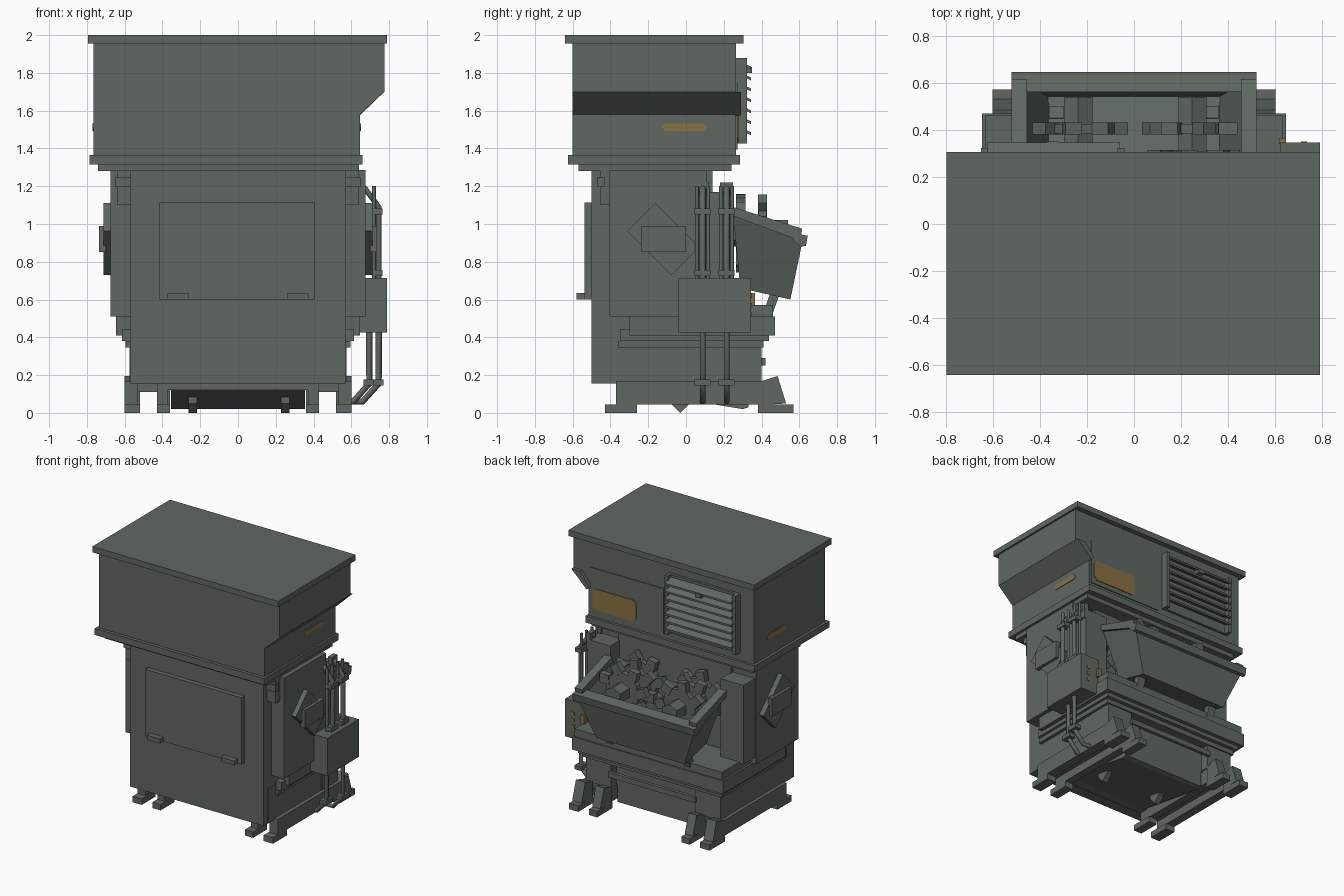
import bpy, bmesh, math
from mathutils import Vector, Matrix

cube = bpy.data.objects.get("Cube")
if cube:
    bpy.data.objects.remove(cube, do_unlink=True)


def material(name, color):
    m = bpy.data.materials.new(name)
    m.use_nodes = True
    m.diffuse_color = color
    m.node_tree.nodes["Principled BSDF"].inputs["Base Color"].default_value = color
    return m


GREY = material("green_grey_paint", (0.115, 0.14, 0.122, 1))
OCHRE = material("ochre_paint", (0.25, 0.165, 0.055, 1))


def finish(name, bm, mat=GREY):
    bmesh.ops.recalc_face_normals(bm, faces=bm.faces)
    mesh = bpy.data.meshes.new(name)
    bm.to_mesh(mesh)
    bm.free()
    mesh.materials.append(mat)
    ob = bpy.data.objects.new(name, mesh)
    bpy.context.collection.objects.link(ob)
    return ob


def box(name, x, y, z, mat=GREY, tilt=0, axis='X'):
    """Box from three (low, high) ranges, optionally turned about its centre."""
    bm = bmesh.new()
    bmesh.ops.create_cube(bm, size=1)
    bmesh.ops.scale(bm, verts=bm.verts, vec=(x[1] - x[0], y[1] - y[0], z[1] - z[0]))
    ob = finish(name, bm, mat)
    ob.location = (sum(x) / 2, sum(y) / 2, sum(z) / 2)
    ob.rotation_euler["XYZ".index(axis)] = math.radians(tilt)
    return ob


def pair(name, x, y, z, **kw):
    """The same box on the left (+x) and the right (-x)."""
    box("left_" + name, x, y, z, **kw)
    box("right_" + name, (-x[1], -x[0]), y, z, **kw)


def prism(name, points, lo, hi, axis='Y', mat=GREY):
    """Extrude an (x, z) outline along y, or a (y, z) outline along x."""
    bm = bmesh.new()
    place = (lambda p, d: (p[0], d, p[1])) if axis == 'Y' else (lambda p, d: (d, p[0], p[1]))
    face = bm.faces.new([bm.verts.new(place(p, lo)) for p in points])
    ext = bmesh.ops.extrude_face_region(bm, geom=[face])
    verts = [g for g in ext["geom"] if isinstance(g, bmesh.types.BMVert)]
    bmesh.ops.translate(bm, verts=verts, vec=Vector(place((0, 0), hi - lo)))
    return finish(name, bm, mat)


def pipe(name, points, radius):
    curve = bpy.data.curves.new(name, 'CURVE')
    curve.dimensions = '3D'
    curve.bevel_depth = radius
    curve.bevel_resolution = 1
    curve.use_fill_caps = True
    s = curve.splines.new('POLY')
    s.points.add(len(points) - 1)
    for p, co in zip(s.points, points):
        p.co = (*co, 1)
    curve.materials.append(GREY)
    bpy.context.collection.objects.link(bpy.data.objects.new(name, curve))


# Upper hood with a stepped left side, lid and flanges
prism("hood", [(-.765, 1.36), (.645, 1.36), (.645, 1.58), (.775, 1.70), (.775, 1.96), (-.765, 1.96)], -.60, .265)
box("lid", (-.795, .79), (-.64, .305), (1.955, 2))
box("hood_flange", (-.785, .66), (-.625, .285), (1.315, 1.365))
box("hood_neck", (-.74, .64), (-.57, .24), (1.28, 1.316))
prism("hood_slope_end", [(.645, 1.575), (.775, 1.70), (.70, 1.70), (.62, 1.60)], .26, .29)

# Main body
box("front_cabinet", (-.573, .568), (-.50, .11), (.155, 1.285))
pair("side_cabinet", (.45, .675), (-.405, .11), (.51, 1.285))
pair("corner_bracket", (.56, .64), (-.455, -.40), (1.10, 1.28))
pair("corner_clip", (.57, .65), (-.47, -.43), (1.195, 1.245))
box("front_door", (-.415, .405), (-.537, -.49), (.60, 1.115))
pair("door_hinge", (.26, .372), (-.58, -.53), (.60, .635))

# Diamond covers on both sides
pair("diamond_cover", (.65, .712), (-.225, -.015), (.755, 1.085), tilt=45)
pair("diamond_cap", (.70, .735), (-.235, 0), (.853, .99))

# Lower rear housing and ledges
box("lower_housing", (-.57, .57), (-.45, .33), (.155, .42))
pair("rear_corner_housing", (.36, .575), (.2, .40), (.16, .42))
box("rear_bar", (-.37, .37), (.395, .42), (.25, .29))
box("lower_ledge", (-.595, .595), (-.36, .41), (.345, .38))
box("middle_ledge", (-.615, .615), (-.35, .44), (.38, .445))
box("upper_ledge", (-.645, .645), (-.30, .47), (.41, .51))
box("ledge_table", (-.63, .63), (0, .46), (.50, .57))
pair("rear_column", (.47, .665), (.05, .25), (.56, 1.17))
box("feed_wall", (-.48, .48), (.08, .14), (.56, 1.285))

# Feed trough: four sloping walls and a floor
bm = bmesh.new()
rings = []
for half, (y0, z0), (y1, z1) in [(.49, (.25, 1.06), (.61, .91)), (.37, (.29, .67), (.547, .61))]:
    rings.append([bm.verts.new(c) for c in [(-half, y0, z0), (half, y0, z0), (half, y1, z1), (-half, y1, z1)]])
for i in (1, 2, 3):
    j = (i + 1) % 4
    bm.faces.new([rings[0][i], rings[0][j], rings[1][j], rings[1][i]])
bm.faces.new(rings[1])
trough = finish("feed_trough", bm)
solid = trough.modifiers.new("wall", 'SOLIDIFY')
solid.thickness = .025
solid.offset = 0
for side in (-1, 1):
    x0, x1 = sorted((side * .455, side * .52))
    prism("trough_side_rim", [(.245, 1.045), (.25, 1.09), (.615, .975), (.605, .91)], x0, x1, 'X')
    prism("trough_strut", [(.41, .53), (.46, .53), (.50, .64), (.45, .65)], side * .33 - .03, side * .33 + .03, 'X')
prism("trough_back_rim", [(.57, .91), (.56, .955), (.632, .94), (.645, .94), (.635, .885), (.61, .88)], -.52, .52, 'X')


# Two shredder shafts with toothed cutter wheels
def cutter(name, x, y, z, phase):
    bm = bmesh.new()
    turn = Matrix.Rotation(math.pi / 2, 4, 'X')
    bmesh.ops.create_cone(bm, cap_ends=True, segments=12, radius1=.14, radius2=.14, depth=.04, matrix=turn)
    for i in range(7):
        m = Matrix.Rotation(phase + i * math.tau / 7, 4, 'Y')
        made = bmesh.ops.create_cube(bm, size=1, matrix=m @ Matrix.Translation((.16, 0, 0))
                                     @ Matrix.Rotation(.35, 4, 'Y'))
        for v in made["verts"]:
            c = m @ Vector((.16, 0, 0))
            d = m.inverted() @ (v.co - c)
            d = Vector((d.x * .08, d.y * .05, d.z * .07))
            v.co = c + m @ d
    finish(name, bm).location = (x, y, z)


for x in (-.237, .247):
    for k, y in enumerate((.18, .29, .405)):
        cutter("cutter_wheel", x, y, .95, .3 + k * .45 + x)
    bm = bmesh.new()
    bmesh.ops.create_cone(bm, cap_ends=True, segments=6, radius1=.07, radius2=.07, depth=.44,
                          matrix=Matrix.Translation((x, .32, .95)) @ Matrix.Rotation(math.pi / 2, 4, 'X'))
    finish("cutter_shaft", bm)

# Louvred vent on the hood back
box("vent_back", (-.64, -.04), (.26, .285), (1.425, 1.88))
for x in (-.635, -.055):
    box("vent_side_bar", (x - .015, x + .015), (.26, .322), (1.425, 1.88))
for i in range(7):
    z = 1.47 + i * .058
    prism("vent_slat", [(.28, z + .03), (.345, z), (.345, z + .015), (.28, z + .045)], -.625, -.06, 'X')
box("vent_latch", (-.37, -.32), (.28, .35), (1.80, 1.83))

# Plain service panel with a painted plate, and side stripes
box("service_panel", (0, .63), (.26, .272), (1.395, 1.745))
prism("painted_plate", [(.23, 1.45), (.25, 1.43), (.58, 1.43), (.605, 1.455), (.605, 1.57), (.585, 1.59),
                        (.25, 1.59), (.23, 1.57)], .27, .278, mat=OCHRE)
stripe = [(-.13, 1.512), (-.11, 1.493), (.095, 1.493), (.115, 1.512), (.095, 1.532), (-.11, 1.532)]
prism("left_stripe", stripe, .643, .65, 'X', OCHRE)
prism("right_stripe", stripe, -.77, -.763, 'X', OCHRE)

# Control box with buttons
box("control_box", (.62, .79), (-.04, .345), (.425, .715))
box("control_handle", (.615, .645), (.34, .365), (.565, .635), mat=OCHRE)
for z in (.52, .57, .62):
    box("control_button", (.71, .735), (.343, .35), (z - .012, z + .012), mat=OCHRE)

# Pipes above and below the control box
for y, x in ((.088, .695), (.215, .745)):
    pipe("upper_pipe", [(.64, y, 1.20), (.675, y, 1.185), (.745, y, 1.09), (.745, y, .70)], .017)
    pipe("lower_pipe", [(x, y, .44), (x, y, .155), (x - .085, y, .06), (.56, y, .06)], .017)
    for z, px in ((1.067, .742), (.74, .742), (.16, x)):
        box("pipe_collar", (px - .03, px + .024), (y - .043, y + .043), (z - .016, z + .016))
    for dy in (-.03, .03):
        pipe("pipe_rod", [(.72, y + dy, 1.2), (.72, y + dy, .70)], .011)
    box("pipe_elbow", (.64, .675), (y - .035, y + .035), (1.10, 1.22))

# Skid beams, feet and sloping rear legs
for a, b in ((.52, .60), (.36, .43)):
    pair("skid_beam", (a + .01, b), (-.37, .40), (.045, .165))
    pair("front_foot", (a, b), (-.43, -.26), (0, .045))
    pair("rear_foot", (a, b), (.38, .57), (0, .045))
    for side in (-1, 1):
        x0, x1 = sorted((side * a, side * b))
        prism("rear_leg", [(.39, .04), (.53, .05), (.485, .195), (.39, .165)], x0, x1, 'X')
pair("beam_spacer", (.43, .53), (-.36, .38), (.11, .16))
box("front_cross_beam", (-.37, .37), (-.37, -.30), (.12, .16))

# Under tray and its V shaped runners
prism("under_tray", [(-.30, .12), (.30, .02), (.33, .03), (.33, .16), (-.30, .16)], -.355, .355, 'X')
for x in (-.24, .25):
    prism("tray_runner", [(-.08, .05), (-.03, 0), (.02, .05), (.02, .15), (-.08, .15)], x - .022, x + .022, 'X')
